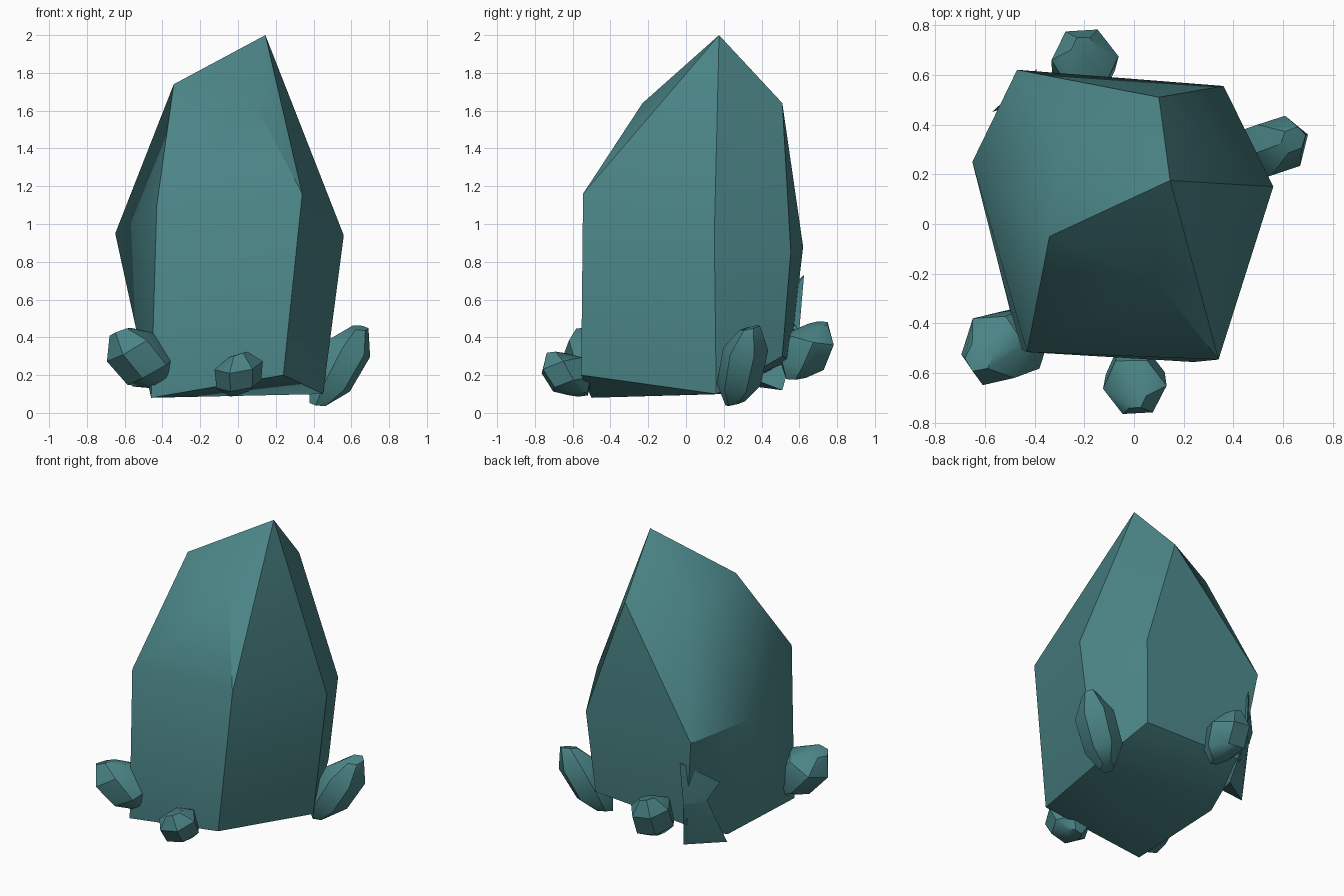
import bpy, bmesh, math, random
from mathutils import Vector

if "Cube" in bpy.data.objects:
    bpy.data.objects.remove(bpy.data.objects["Cube"])

random.seed(4)
teal = bpy.data.materials.new("teal_crystal")
teal.diffuse_color = (0.07, 0.232, 0.24, 1)
teal.use_nodes = True
teal.node_tree.nodes["Principled BSDF"].inputs["Base Color"].default_value = teal.diffuse_color


def hull(name, points, angle=32):
    """Faceted convex stone through the given corner points."""
    bm = bmesh.new()
    for p in points:
        bm.verts.new(p)
    res = bmesh.ops.convex_hull(bm, input=bm.verts)
    loose = [v for v in bm.verts if not v.link_faces]
    bmesh.ops.delete(bm, geom=loose, context='VERTS')
    bmesh.ops.recalc_face_normals(bm, faces=bm.faces)
    me = bpy.data.meshes.new(name)
    bm.to_mesh(me)
    bm.free()
    me.materials.append(teal)
    ob = bpy.data.objects.new(name, me)
    bpy.context.collection.objects.link(ob)
    bpy.ops.object.select_all(action='DESELECT')
    ob.select_set(True)
    bpy.context.view_layer.objects.active = ob
    bpy.ops.object.shade_smooth_by_angle(angle=math.radians(angle))
    return ob


def shard(name, bottom, top, radius, sides=6, turn=0.0):
    """Small six-sided crystal along an axis, blunt at both ends."""
    a, b = Vector(bottom), Vector(top)
    axis = b - a
    rot = axis.to_track_quat('Z', 'Y')
    pts = []
    for t, r in ((0, 0.4), (0.25, 0.95), (0.72, 1.0), (1, 0.4)):
        for i in range(sides):
            ang = turn + math.tau * i / sides
            k = r * radius * random.uniform(0.93, 1.05)
            lift = 0.03 * math.cos(ang + 1)
            pts.append(a + axis * t + rot @ Vector((k * math.cos(ang), k * math.sin(ang), lift)))
    return hull(name, pts)


# Main crystal: tilted base ring, wide middle ring, slanted peak
base = [(0.24, -0.555, 0.2), (-0.46, -0.5, 0.08), (-0.45, 0.2, 0.1),
        (-0.39, 0.55, 0.28), (0.32, 0.51, 0.3), (0.45, 0.16, 0.1)]
middle = [(0.34, -0.545, 1.16), (-0.43, -0.515, 1.1), (-0.65, 0.25, 0.95),
          (-0.47, 0.62, 0.88), (0.36, 0.555, 0.85), (0.56, 0.15, 0.94)]
peak = [(0.09, -0.23, 1.64), (-0.34, -0.05, 1.74), (-0.28, 0.35, 1.59),
        (0.10, 0.51, 1.64), (0.145, 0.175, 2.0)]
hull("main_crystal", base + middle + peak)

# Small crystals around the foot
shard("front_left_crystal", (-0.41, -0.44, 0.15), (-0.62, -0.53, 0.43), 0.15, turn=0.3)
shard("front_crystal", (0.01, -0.57, 0.10), (0.0, -0.69, 0.31), 0.125, turn=0.2)
shard("right_crystal", (0.43, 0.26, 0.05), (0.64, 0.34, 0.45), 0.125, turn=0.5)
shard("back_crystal", (-0.20, 0.58, 0.19), (-0.20, 0.70, 0.47), 0.135, turn=0.1)

# Broken splinter on the back left edge: flared foot and jagged head
hull("splinter_foot", [(-0.56, 0.36, 0.14), (-0.34, 0.51, 0.12), (-0.36, 0.5, 0.2), (-0.45, 0.3, 0.2),
                       (-0.40, 0.60, 0.45), (-0.50, 0.50, 0.47), (-0.44, 0.5, 0.5)])
hull("splinter_head", [(-0.39, 0.625, 0.73), (-0.57, 0.45, 0.58), (-0.40, 0.60, 0.44),
                       (-0.50, 0.50, 0.45), (-0.42, 0.5, 0.55)])
